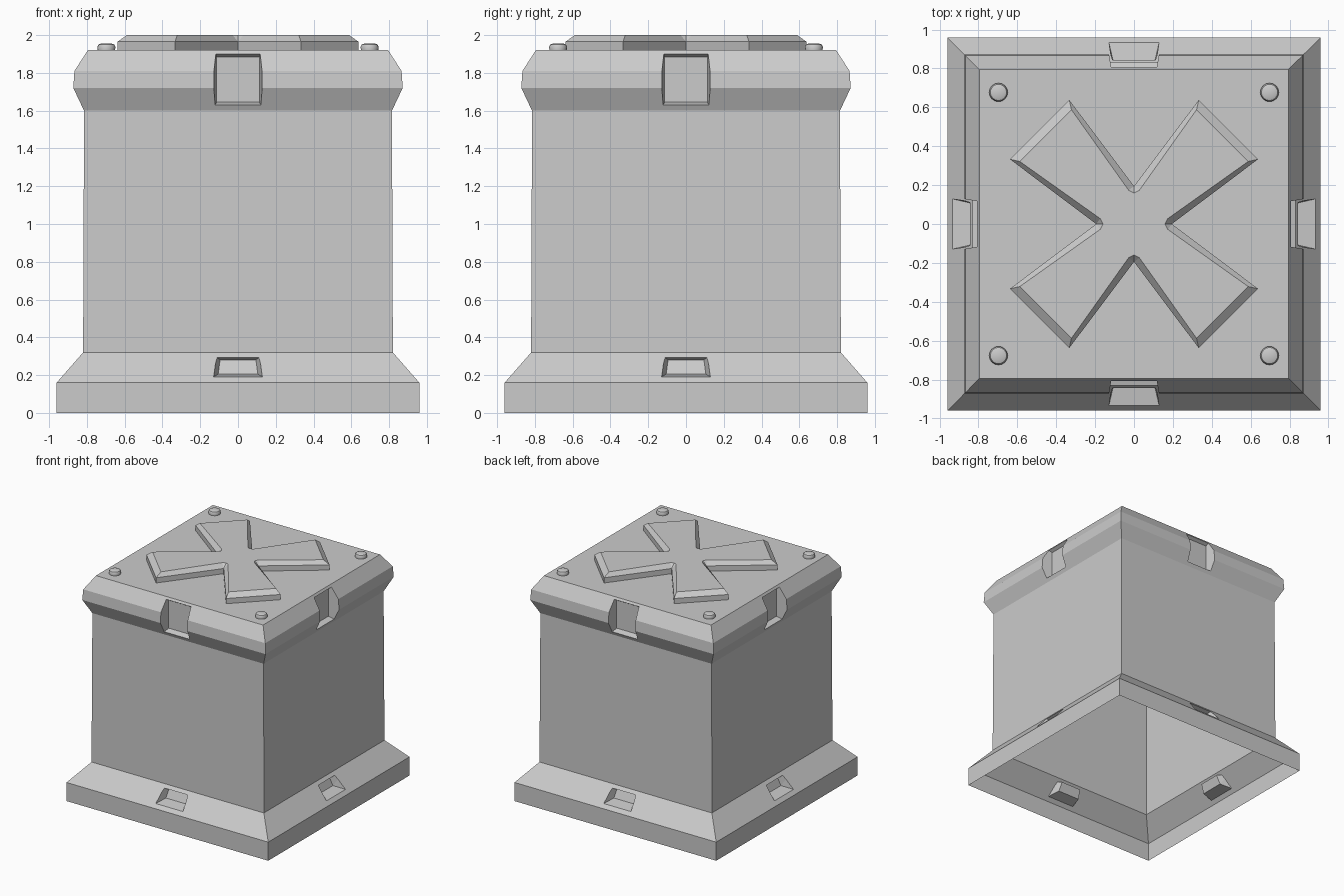
import bpy, bmesh, math
from mathutils import Matrix, Vector

if "Cube" in bpy.data.objects:
    bpy.data.objects.remove(bpy.data.objects["Cube"])


def finish(bm, name):
    bmesh.ops.recalc_face_normals(bm, faces=bm.faces)
    me = bpy.data.meshes.new(name)
    bm.to_mesh(me)
    bm.free()
    ob = bpy.data.objects.new(name, me)
    bpy.context.collection.objects.link(ob)
    return ob


def loft(bm, rings, bottom=True):
    vs = [[bm.verts.new(p) for p in r] for r in rings]
    n = len(vs[0])
    for a, b in zip(vs, vs[1:]):
        for i in range(n):
            j = (i + 1) % n
            bm.faces.new((a[i], a[j], b[j], b[i]))
    bm.faces.new(vs[-1])
    if bottom:
        bm.faces.new(vs[0][::-1])


# Crate shell: stacked square rings, flared foot and bulging lid rim
profile = [(.96, 0), (.96, .16), (.82, .32), (.815, 1.6), (.872, 1.72),
           (.866, 1.81), (.795, 1.92)]
bm = bmesh.new()
loft(bm, [[(-r, -r, z), (r, -r, z), (r, r, z), (-r, r, z)] for r, z in profile])
shell = finish(bm, "crate_shell")

# Pocket cutters: (distance out, z, half width), repeated on four sides
rim_notch = [(.78, 1.645, .113), (.78, 1.885, .113), (.90, 1.61, .133), (.90, 1.957, .133)]
foot_notch = [(.83, .205, .105), (.80, .28, .095), (.98, .184, .14), (.90, .313, .13)]
bm = bmesh.new()
for k in range(4):
    rot = Matrix.Rotation(k * math.pi / 2, 3, 'Z')
    for pts in (rim_notch, foot_notch):
        vs = [bm.verts.new(rot @ Vector((s * w, -d, z))) for d, z, w in pts for s in (-1, 1)]
        bmesh.ops.convex_hull(bm, input=vs)
bmesh.ops.dissolve_limit(bm, angle_limit=.02, verts=bm.verts, edges=bm.edges)
cutter = finish(bm, "pocket_cutter")
cutter.hide_render = True

mod = shell.modifiers.new("pockets", 'BOOLEAN')
mod.operation = 'DIFFERENCE'
mod.solver = 'EXACT'
mod.object = cutter
bpy.context.view_layer.objects.active = shell
bpy.ops.object.modifier_apply(modifier=mod.name)
bpy.data.objects.remove(cutter)

# Open underside
bm = bmesh.new()
bm.from_mesh(shell.data)
under = [f for f in bm.faces if f.calc_center_median().z < .001]
bmesh.ops.delete(bm, geom=under, context='FACES')
bm.to_mesh(shell.data)
bm.free()

# Raised cross on the lid, with a bevelled top edge
outer = [(.195, 0)] * 3 + [(.638, .333), (.333, .638)]
inner = [(.174, -.028), (.16, 0), (.174, .028), (.588, .322), (.322, .588)]


def around(pts, z):
    return [Matrix.Rotation(k * math.pi / 2, 3, 'Z') @ Vector((x, y, z))
            for k in range(4) for x, y in pts]


bm = bmesh.new()
loft(bm, [around(outer, 1.92), around(outer, 1.965), around(inner, 2.0)], bottom=False)
bmesh.ops.remove_doubles(bm, verts=bm.verts, dist=1e-4)
finish(bm, "lid_cross")

# Domed rivets in the lid corners
dome = [(.046, 1.92), (.048, 1.938), (.042, 1.95), (.026, 1.956)]
for sx in (-1, 1):
    for sy in (-1, 1):
        bm = bmesh.new()
        loft(bm, [[(sx * .697 + r * math.cos(a * math.pi / 8),
                    sy * .677 + r * math.sin(a * math.pi / 8), z) for a in range(16)]
                  for r, z in dome], bottom=False)
        rivet = finish(bm, "lid_rivet")
        bpy.ops.object.select_all(action='DESELECT')
        rivet.select_set(True)
        bpy.context.view_layer.objects.active = rivet
        bpy.ops.object.shade_smooth_by_angle(angle=math.radians(40))
